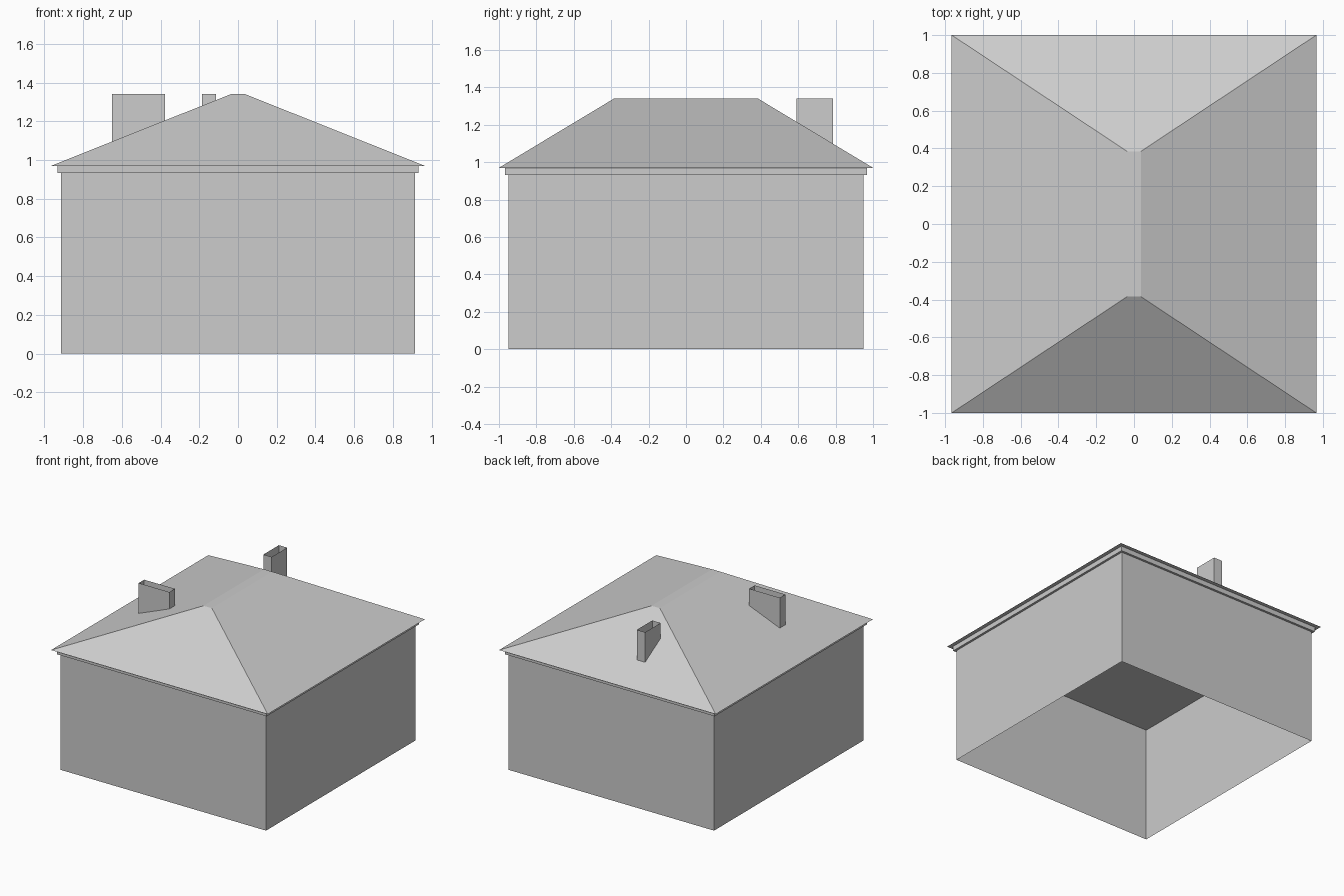
import bpy, bmesh

default = bpy.data.objects.get("Cube")
if default:
    bpy.data.objects.remove(default, do_unlink=True)

GREY = 0.604
mat = bpy.data.materials.new("plain_grey")
mat.use_nodes = True
mat.diffuse_color = (GREY, GREY, GREY, 1)
mat.node_tree.nodes["Principled BSDF"].inputs["Base Color"].default_value = (GREY, GREY, GREY, 1)

EAVE_Z, RIDGE_Z = 0.97, 1.34
EAVE_X, EAVE_Y = 0.965, 1.0
RIDGE_X, RIDGE_Y = 0.037, 0.385


def ring(x0, x1, y0, y1, height):
    """Four corners of a rectangle; height is a number or a function of x, y."""
    corners = [(x0, y0), (x1, y0), (x1, y1), (x0, y1)]
    return [(x, y, height(x, y) if callable(height) else height) for x, y in corners]


def shell(name, lower, upper, bottom=False, top=False):
    """Joins two rings with four sides and optional caps."""
    bm = bmesh.new()
    low = [bm.verts.new(p) for p in lower]
    up = [bm.verts.new(p) for p in upper]
    for i in range(4):
        j = (i + 1) % 4
        bm.faces.new((low[i], low[j], up[j], up[i]))
    if bottom:
        bm.faces.new(low[::-1])
    if top:
        bm.faces.new(up)
    mesh = bpy.data.meshes.new(name)
    bm.to_mesh(mesh)
    bm.free()
    mesh.materials.append(mat)
    obj = bpy.data.objects.new(name, mesh)
    bpy.context.collection.objects.link(obj)
    return obj


def roof_height(x, y):
    """Height of the hipped roof above a point."""
    across = (EAVE_X - abs(x)) / (EAVE_X - RIDGE_X)
    along = (EAVE_Y - abs(y)) / (EAVE_Y - RIDGE_Y)
    return EAVE_Z + (RIDGE_Z - EAVE_Z) * min(across, along, 1)


def centred(half_x, half_y, z):
    return ring(-half_x, half_x, -half_y, half_y, z)


# Walls, open at the ground
shell("walls", centred(0.915, 0.95, 0), centred(0.915, 0.95, 0.932))

# Eaves band, whose underside is the ceiling
shell("eaves_band", centred(0.933, 0.968, 0.932), centred(0.933, 0.968, EAVE_Z), bottom=True)

# Hipped roof with a narrow flat ridge
shell("roof", centred(EAVE_X, EAVE_Y, EAVE_Z), centred(RIDGE_X, RIDGE_Y, RIDGE_Z),
      bottom=True, top=True)

# Chimneys, open tubes standing on the slopes
for name, box in (("side_chimney", (-0.65, -0.377, -0.335, -0.265)),
                  ("back_chimney", (-0.187, -0.113, 0.59, 0.787))):
    shell(name, ring(*box, roof_height), ring(*box, RIDGE_Z))
